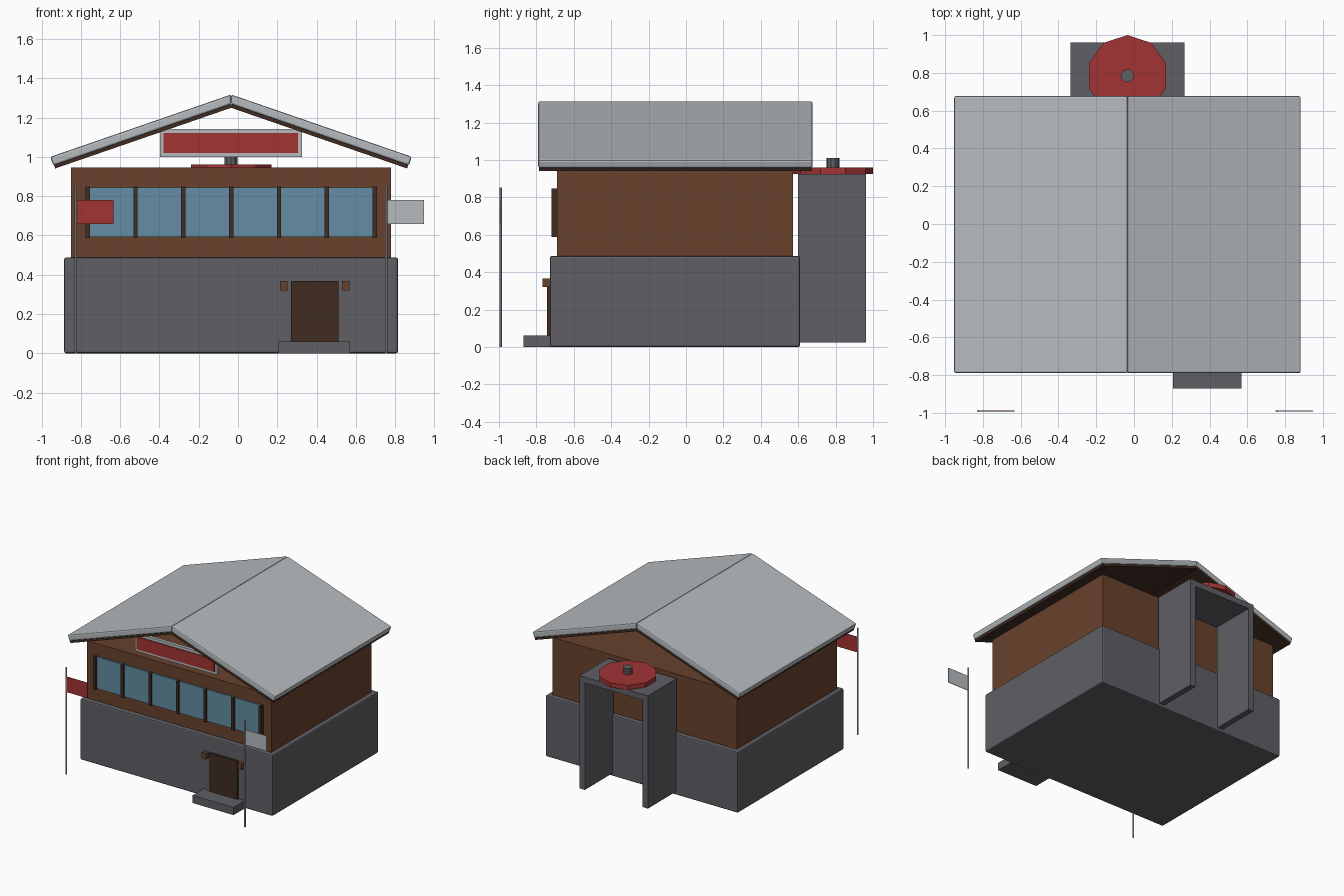
import bpy, bmesh, math
from mathutils import Vector

cube = bpy.data.objects.get("Cube")
if cube:
    bpy.data.objects.remove(cube, do_unlink=True)


def material(name, r, g, b):
    m = bpy.data.materials.new(name)
    m.use_nodes = True
    m.diffuse_color = (r, g, b, 1)
    for node in m.node_tree.nodes:
        if node.type == 'BSDF_PRINCIPLED':
            node.inputs["Base Color"].default_value = (r, g, b, 1)
            node.inputs["Roughness"].default_value = 0.8
    return m


STONE = material("grey stone", 0.115, 0.112, 0.128)
WOOD = material("brown wood", 0.14, 0.054, 0.026)
DARK = material("dark wood", 0.052, 0.025, 0.016)
WHITE = material("pale grey", 0.47, 0.50, 0.52)
RED = material("red", 0.36, 0.034, 0.034)
GLASS = material("blue glass", 0.127, 0.27, 0.366)

CX = -0.035  # centre line of the building


def finish(name, bm, mat, bevel=0):
    bmesh.ops.recalc_face_normals(bm, faces=bm.faces[:])
    mesh = bpy.data.meshes.new(name)
    bm.to_mesh(mesh)
    bm.free()
    mesh.materials.append(mat)
    ob = bpy.data.objects.new(name, mesh)
    bpy.context.collection.objects.link(ob)
    if bevel:
        mod = ob.modifiers.new("soft edges", 'BEVEL')
        mod.width = bevel
        mod.segments = 2
    return ob


def prism(name, profile, y0, y1, mat, bevel=0):
    """Extrude an x-z outline along y."""
    bm = bmesh.new()
    face = bm.faces.new([bm.verts.new((x, y0, z)) for x, z in profile])
    ext = bmesh.ops.extrude_face_region(bm, geom=[face])["geom"]
    verts = [v for v in ext if isinstance(v, bmesh.types.BMVert)]
    bmesh.ops.translate(bm, verts=verts, vec=(0, y1 - y0, 0))
    return finish(name, bm, mat, bevel)


def box(name, x0, x1, y0, y1, z0, z1, mat, bevel=0):
    return prism(name, [(x0, z0), (x1, z0), (x1, z1), (x0, z1)], y0, y1, mat, bevel)


def cylinder(name, x, y, z0, z1, radius, sides, mat):
    bm = bmesh.new()
    ring = [math.pi / 2 + i * math.tau / sides for i in range(sides)]
    face = bm.faces.new([bm.verts.new((x + radius * math.cos(a), y + radius * math.sin(a), z0))
                         for a in ring])
    ext = bmesh.ops.extrude_face_region(bm, geom=[face])["geom"]
    verts = [v for v in ext if isinstance(v, bmesh.types.BMVert)]
    bmesh.ops.translate(bm, verts=verts, vec=(0, 0, z1 - z0))
    return finish(name, bm, mat)


# Storeys
box("ground_floor", -0.885, 0.815, -0.728, 0.61, 0, 0.487, STONE, 0.01)
box("upper_floor", -0.85, 0.778, -0.69, 0.572, 0.48, 0.945, WOOD)

# Open-gabled roof: a pale slab over a dark lining on each side
HALF, RIDGE, EAVE = 0.92, 1.317, 1.0
along = Vector((HALF, EAVE - RIDGE)).normalized()
down = Vector((along.y, -along.x))


def slope(side, top, bottom, inset):
    def edge(depth):
        ridge = (CX, RIDGE - depth / along.x)
        p = Vector((HALF, EAVE)) + down * depth - along * inset
        return ridge, (CX + side * p.x, p.y)
    r0, e0 = edge(top)
    r1, e1 = edge(bottom)
    return [r0, e0, e1, r1]


for label, side in (("left", 1), ("right", -1)):
    prism(label + "_roof_slab", slope(side, 0, 0.047, 0), -0.79, 0.677, WHITE, 0.01)
    prism(label + "_roof_lining", slope(side, 0.046, 0.064, 0.004), -0.786, 0.673, DARK)

# Window band with mullions
box("window_glass", -0.765, 0.697, -0.702, -0.685, 0.592, 0.845, GLASS)
for i in range(7):
    x = CX + (i - 3) * 0.2435
    box("window_mullion", x - 0.011, x + 0.011, -0.718, -0.685, 0.588, 0.848, DARK)

# Sign board under the gable
box("sign_frame", -0.397, 0.325, -0.73, -0.705, 1.0, 1.142, WHITE)
box("sign_panel", -0.38, 0.306, -0.737, -0.729, 1.02, 1.12, RED)

# Entrance
box("door", 0.27, 0.512, -0.743, -0.72, 0.06, 0.367, DARK)
box("door_step", 0.207, 0.57, -0.87, -0.72, 0, 0.061, STONE)
for x in (0.234, 0.549):
    box("door_lamp", x - 0.019, x + 0.019, -0.766, -0.72, 0.32, 0.367, WOOD)

# Flags
for label, x, mat in (("right", -0.825, RED), ("left", 0.755, WHITE)):
    cylinder(label + "_flagpole", x, -0.99, 0, 0.852, 0.006, 8, WHITE)
    box(label + "_flag", x + 0.003, x + 0.192, -0.992, -0.988, 0.657, 0.78, mat)

# Rear arch carrying the drum and pipe
X0, X1, TOP, FOOT, T = -0.337, 0.267, 0.925, 0.025, 0.047
prism("rear_arch", [(X0, FOOT), (X0 + T, FOOT), (X0 + T, TOP - T), (X1 - T, TOP - T),
                    (X1 - T, FOOT), (X1, FOOT), (X1, TOP), (X0, TOP)], 0.6, 0.962, STONE)
cylinder("red_drum", CX, 0.785, 0.925, 0.961, 0.215, 10, RED)
cylinder("vent_pipe", CX, 0.785, 0.955, 1.01, 0.035, 10, STONE)
